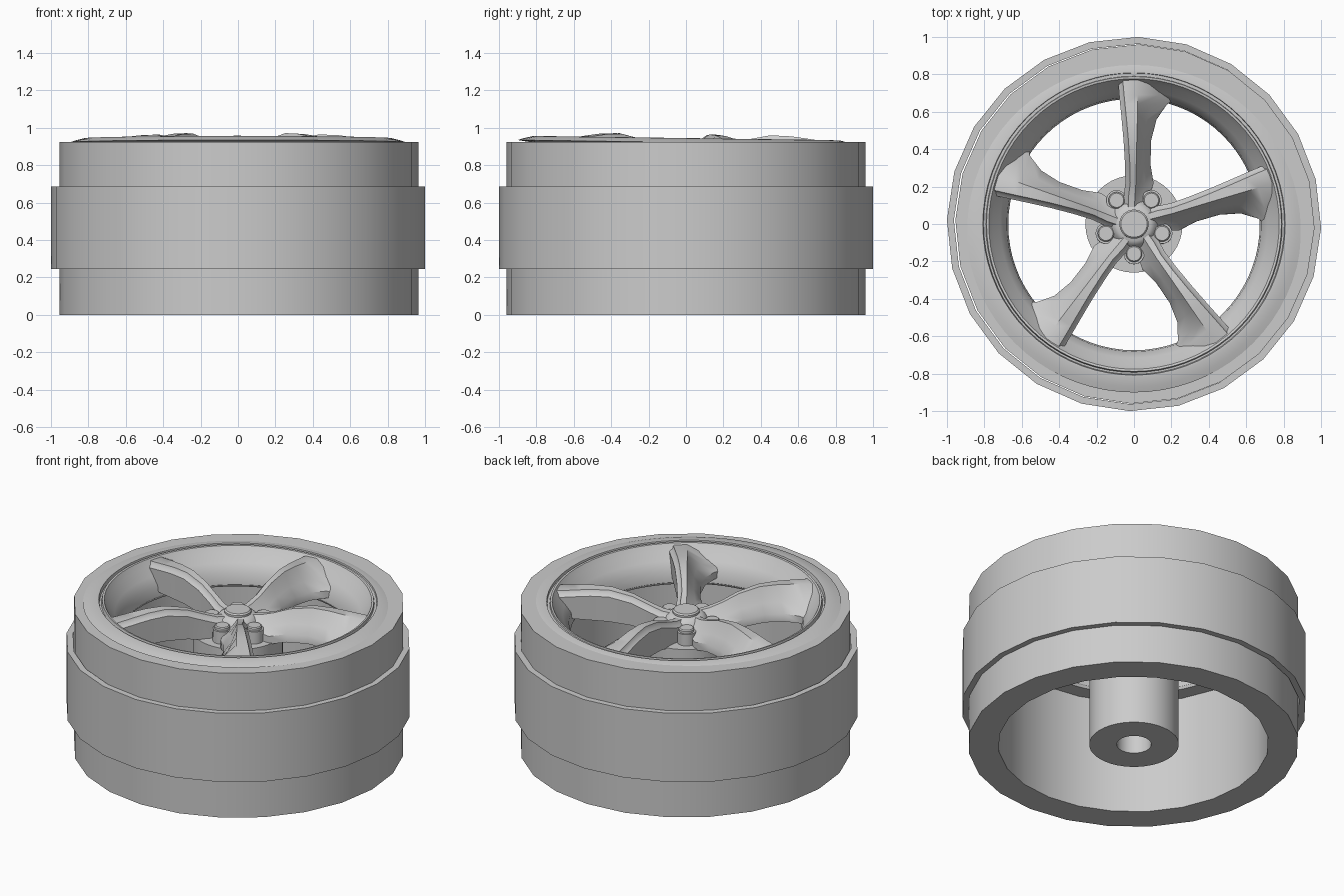
import bpy, bmesh
from math import sin, cos, pi, radians
from mathutils import Matrix, Vector

if "Cube" in bpy.data.objects:
    bpy.data.objects.remove(bpy.data.objects["Cube"], do_unlink=True)

grey = bpy.data.materials.new("metal_grey")
grey.use_nodes = True
grey.diffuse_color = (0.6, 0.6, 0.6, 1)
grey.node_tree.nodes["Principled BSDF"].inputs["Base Color"].default_value = (0.6, 0.6, 0.6, 1)

# The face insert leans very slightly
PIVOT = Vector((0, 0, 0.93))
TILT = Matrix.Translation(PIVOT) @ Matrix.Rotation(radians(-0.8), 4, 'X') @ Matrix.Translation(-PIVOT)


def finish(name, bm, matrix=Matrix(), angle=32):
    bmesh.ops.recalc_face_normals(bm, faces=bm.faces)
    bm.transform(matrix)
    mesh = bpy.data.meshes.new(name)
    bm.to_mesh(mesh)
    bm.free()
    mesh.materials.append(grey)
    ob = bpy.data.objects.new(name, mesh)
    bpy.context.collection.objects.link(ob)
    bpy.ops.object.select_all(action='DESELECT')
    ob.select_set(True)
    bpy.context.view_layer.objects.active = ob
    bpy.ops.object.shade_smooth_by_angle(angle=radians(angle))
    return ob


def lathe(name, profile, sides, matrix=Matrix(), turn=0.0, closed=True, angle=32):
    """Turn an (r, z) outline about z; an open outline gets capped ends."""
    bm = bmesh.new()
    rings = []
    for r, z in profile:
        rings.append([bm.verts.new((r * cos(turn + 2 * pi * i / sides),
                                    r * sin(turn + 2 * pi * i / sides), z)) for i in range(sides)])
    pairs = list(zip(rings, rings[1:]))
    if closed:
        pairs.append((rings[-1], rings[0]))
    else:
        bm.faces.new(rings[0])
        bm.faces.new(rings[-1])
    for a, b in pairs:
        for i in range(sides):
            j = (i + 1) % sides
            bm.faces.new((a[i], a[j], b[j], b[i]))
    return finish(name, bm, matrix, angle)


# Outer drum and the raised band around it
lathe("drum", [(0.96, 0), (0.96, 0.925), (0.785, 0.925), (0.785, 0)], 24,
      Matrix.Translation((0.005, 0, 0)), radians(-1.3))
lathe("tread_band", [(1.0, 0.245), (1.0, 0.685), (0.963, 0.685), (0.963, 0.245)], 24,
      turn=radians(-1.3))

# Rim lip, groove and flared barrel
lathe("rim", [(0.9, 0.922), (0.87, 0.932), (0.82, 0.944), (0.808, 0.944), (0.803, 0.922),
              (0.793, 0.922), (0.788, 0.945), (0.776, 0.943), (0.755, 0.91), (0.715, 0.86),
              (0.68, 0.81), (0.672, 0.74), (0.68, 0.725), (0.8, 0.725), (0.82, 0.91)],
      72, TILT)

# Hub post with a blind axle hole
lathe("hub_post", [(0.1, 0.5), (0.1, 0), (0.26, 0), (0.26, 0.75)], 40, closed=False)

# Centre boss and cap
lathe("center_boss", [(0.15, 0.74), (0.14, 0.81), (0.11, 0.855), (0.09, 0.87)], 40,
      TILT, closed=False, angle=60)
lathe("center_cap", [(0.078, 0.85), (0.078, 0.882), (0.07, 0.89)], 32, TILT, closed=False)

# Spoke stations: radius, sharp side, ridge, flared side, top, flare height, underside
STATIONS = [
    (0.06, -0.05, 0.0, 0.06, 0.865, 0.82, 0.74),
    (0.14, -0.05, 0.005, 0.08, 0.875, 0.80, 0.74),
    (0.22, -0.04, 0.01, 0.105, 0.90, 0.79, 0.74),
    (0.32, -0.042, 0.012, 0.088, 0.94, 0.81, 0.76),
    (0.45, -0.05, 0.015, 0.092, 0.966, 0.82, 0.77),
    (0.56, -0.06, 0.018, 0.12, 0.962, 0.82, 0.77),
    (0.64, -0.068, 0.02, 0.175, 0.952, 0.815, 0.77),
    (0.69, -0.073, 0.02, 0.25, 0.945, 0.81, 0.77),
    (0.77, -0.08, 0.02, 0.2, 0.934, 0.86, 0.8),
]


def spoke(name, heading):
    bm = bmesh.new()
    loops = []
    for u, sharp, ridge, flare, top, low, under in STATIONS:
        mid = ridge + (flare - ridge) * 0.5
        section = [(sharp, under), (sharp - 0.006, top - 0.035), (sharp + 0.014, top - 0.02),
                   (sharp + 0.02, top - 0.003), (ridge, top),
                   (mid, top + (low - top) * 0.62), (flare, low), (flare, under)]
        loops.append([bm.verts.new((u, -v, z)) for v, z in section])
    for a, b in zip(loops, loops[1:]):
        for i in range(len(a)):
            j = (i + 1) % len(a)
            bm.faces.new((a[i], a[j], b[j], b[i]))
    bm.faces.new(loops[0])
    bm.faces.new(loops[-1])
    finish(name, bm, TILT @ Matrix.Rotation(heading, 4, 'Z'), 40)


# Five spokes with a lug between each pair
for k in range(5):
    spoke(f"spoke_{k + 1}", radians(90 + 72 * k))
    a = radians(54 + 72 * k)
    spot = TILT @ Matrix.Translation((0.158 * cos(a), 0.158 * sin(a), 0))
    lathe(f"lug_seat_{k + 1}", [(0.055, 0.74), (0.055, 0.825)], 24, spot, closed=False)
    lathe(f"lug_{k + 1}", [(0.044, 0.74), (0.044, 0.84), (0.038, 0.846)], 24, spot, closed=False)
